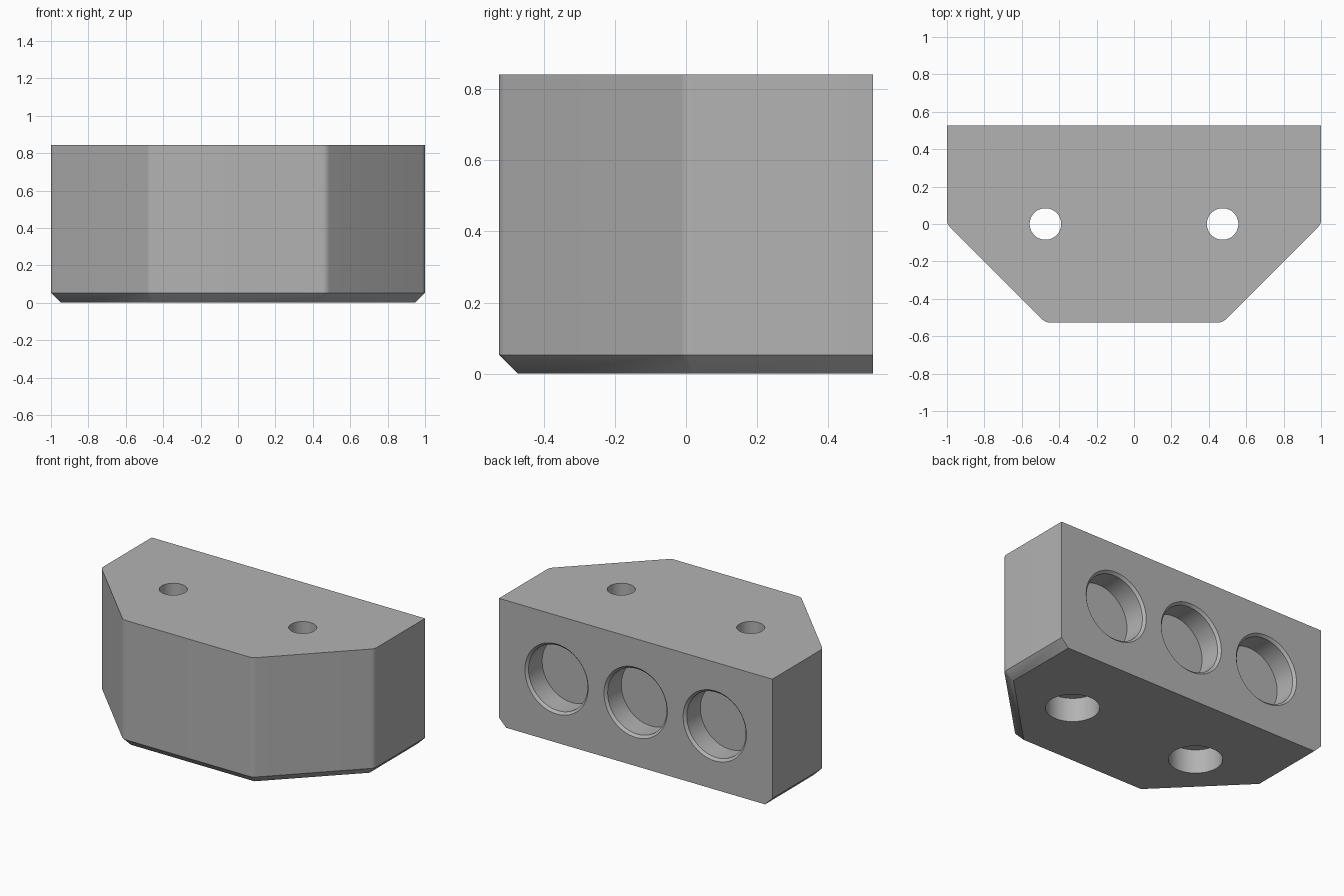
import bpy, bmesh
from math import cos, sin, pi, radians, tan
from mathutils import Matrix

old = bpy.data.objects.get("Cube")
if old:
    bpy.data.objects.remove(old, do_unlink=True)

MM = 2 / 38          # the block is 38 units wide
HEIGHT, BEVEL = 16 * MM, MM

grey = bpy.data.materials.new("plain grey")
grey.use_nodes = True
GREY = (0.45, 0.45, 0.45, 1)
grey.diffuse_color = GREY
grey.node_tree.nodes["Principled BSDF"].inputs["Base Color"].default_value = GREY


def make_object(name, bm):
    bmesh.ops.remove_doubles(bm, verts=bm.verts, dist=1e-5)
    bmesh.ops.recalc_face_normals(bm, faces=bm.faces)
    mesh = bpy.data.meshes.new(name)
    bm.to_mesh(mesh)
    bm.free()
    mesh.materials.append(grey)
    obj = bpy.data.objects.new(name, mesh)
    bpy.context.collection.objects.link(obj)
    return obj


def loft(name, rings):
    """Skin a stack of equal-length rings and cap both ends."""
    bm = bmesh.new()
    loops = [[bm.verts.new(p) for p in ring] for ring in rings]
    n = len(loops[0])
    for a, b in zip(loops, loops[1:]):
        for i in range(n):
            j = (i + 1) % n
            bm.faces.new((a[i], a[j], b[j], b[i]))
    bm.faces.new(loops[0])
    bm.faces.new(loops[-1])
    return make_object(name, bm)


def stepped_cutter(name, profile, place, sides=64):
    """Round cutter from (radius, height) pairs."""
    rings = [[(r * cos(2 * pi * i / sides), r * sin(2 * pi * i / sides), h)
              for i in range(sides)] for r, h in profile]
    obj = loft(name, rings)
    obj.data.transform(place)
    obj.hide_render = True
    return obj


# Block outline: rounded corners whose centres form the narrower underside
back = 10 * MM
side_y = BEVEL * tan(radians(22.5))
front_x = 9 * MM - side_y
half_out, half_in = [], []
for cx, cy, start in ((front_x, -back + BEVEL, -90), (1 - BEVEL, side_y, -45)):
    for k in range(9):
        a = radians(start + 45 * k / 8)
        half_out.append((cx + BEVEL * cos(a), cy + BEVEL * sin(a)))
        half_in.append((cx, cy))
half_out.append((1, back))
half_in.append((1 - BEVEL, back))


def ring(half, z):
    pts = half + [(-x, y) for x, y in reversed(half)]
    return [(x, y, z) for x, y in pts]


block = loft("block", [ring(half_in, 0), ring(half_out, BEVEL), ring(half_out, HEIGHT)])

# Counterbored screw holes and rimmed round pockets in the back
cutters = []
screw = [(3.05 * MM, -MM), (3.05 * MM, 3 * MM), (1.6 * MM, 3 * MM), (1.6 * MM, HEIGHT + MM)]
pocket = [(4.6 * MM, -0.2 * MM), (4.1 * MM, 0.3 * MM), (4.1 * MM, 3 * MM)]
for x in (-9, 9):
    cutters.append(stepped_cutter("screw_hole_cutter", screw, Matrix.Translation((x * MM, 0, 0))))
for x in (-11, 0, 11):
    place = Matrix.Translation((x * MM, back, HEIGHT / 2)) @ Matrix.Rotation(pi / 2, 4, 'X')
    cutters.append(stepped_cutter("pocket_cutter", pocket, place))

bpy.ops.object.select_all(action='DESELECT')
bpy.context.view_layer.objects.active = block
block.select_set(True)
for cutter in cutters:
    mod = block.modifiers.new("cut", 'BOOLEAN')
    mod.operation, mod.solver, mod.object = 'DIFFERENCE', 'EXACT', cutter
    bpy.ops.object.modifier_apply(modifier=mod.name)
    bpy.data.objects.remove(cutter, do_unlink=True)

bpy.ops.object.shade_smooth_by_angle(angle=radians(30))
